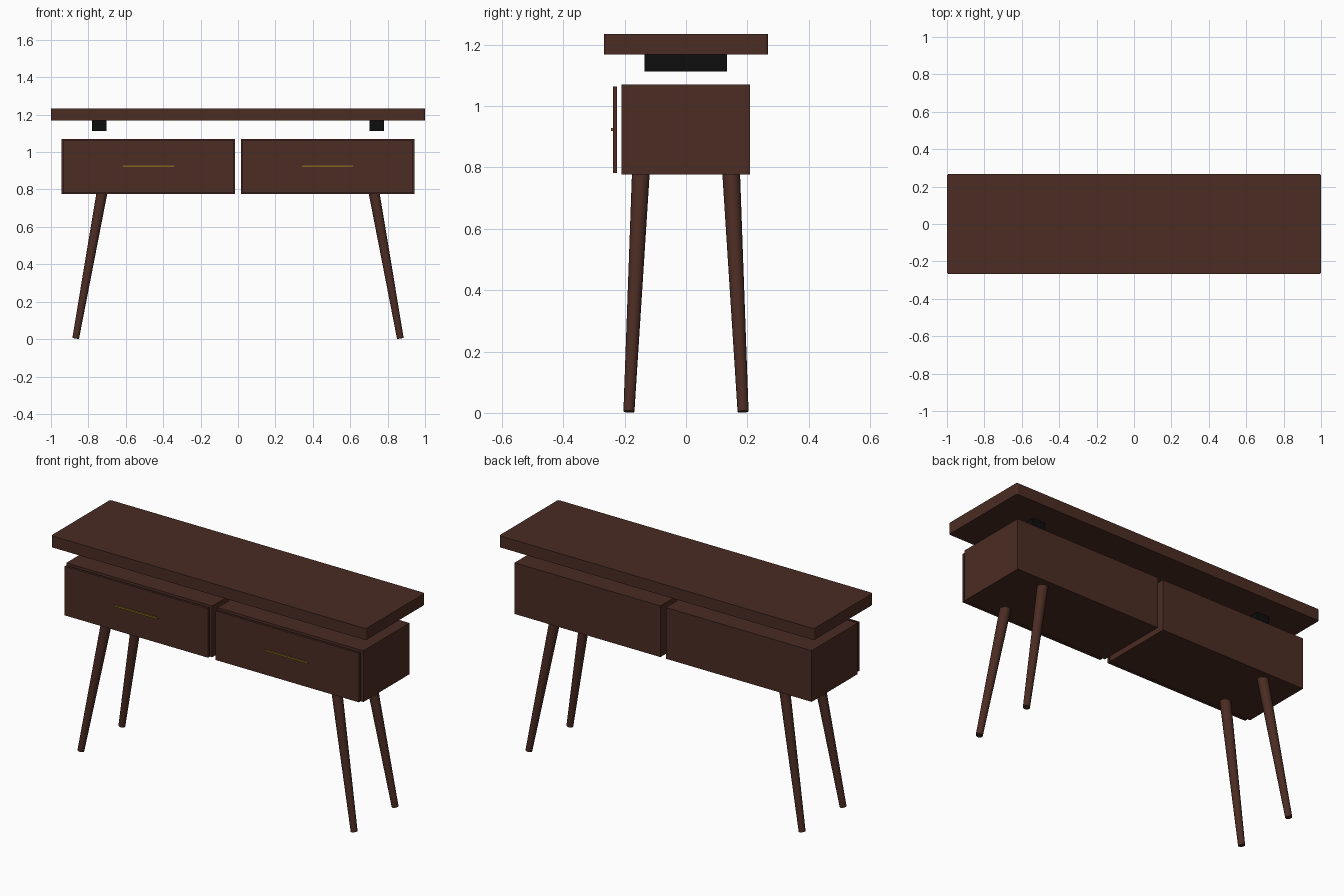
import bpy
import bmesh
from mathutils import Vector

if "Cube" in bpy.data.objects:
    bpy.data.objects.remove(bpy.data.objects["Cube"], do_unlink=True)


def material(name, rgb, roughness=0.6):
    mat = bpy.data.materials.new(name)
    mat.use_nodes = True
    mat.diffuse_color = (*rgb, 1)
    bsdf = mat.node_tree.nodes["Principled BSDF"]
    bsdf.inputs["Base Color"].default_value = (*rgb, 1)
    bsdf.inputs["Roughness"].default_value = roughness
    return mat


WOOD = material("dark walnut", (0.070, 0.025, 0.017))
BLACK = material("black", (0.004, 0.004, 0.004))
BRASS = material("brass", (0.22, 0.13, 0.015), 0.4)


def box(name, low, high, mat, corner=0):
    """Box between two corners, with optionally softened upright edges."""
    low, high = Vector(low), Vector(high)
    bm = bmesh.new()
    bmesh.ops.create_cube(bm, size=1)
    for v in bm.verts:
        v.co = (low + high) / 2 + v.co * (high - low)
    if corner:
        upright = [e for e in bm.edges
                   if abs(e.verts[0].co.z - e.verts[1].co.z) > 0.01]
        bmesh.ops.bevel(bm, geom=upright, offset=corner, segments=3,
                        profile=0.5, affect='EDGES')
    mesh = bpy.data.meshes.new(name)
    bm.to_mesh(mesh)
    bm.free()
    mesh.materials.append(mat)
    obj = bpy.data.objects.new(name, mesh)
    bpy.context.collection.objects.link(obj)
    return obj


def leg(name, foot, top):
    """Tapered round leg, cut square to its own axis."""
    foot, top = Vector(foot), Vector(top)
    axis = top - foot
    bpy.ops.mesh.primitive_cone_add(
        vertices=32, radius1=0.018, radius2=0.029, depth=axis.length,
        location=(foot + top) / 2, rotation=axis.to_track_quat('Z', 'Y').to_euler())
    obj = bpy.context.object
    obj.name = name
    obj.data.materials.append(WOOD)
    bpy.ops.object.shade_smooth_by_angle()


# Table top
box("table_top", (-1, -0.268, 1.168), (1, 0.268, 1.234), WOOD, corner=0.01)

for side, s in (("left", 1), ("right", -1)):
    def span(a, b):
        return sorted((s * a, s * b))

    # Drawer case, floating below the top
    x0, x1 = span(0.017, 0.944)
    box(f"{side}_drawer_case", (x0, -0.21, 0.776), (x1, 0.208, 1.07), WOOD)

    # Drawer front, set off from the case
    x0, x1 = span(0.024, 0.935)
    box(f"{side}_drawer_front", (x0, -0.238, 0.782), (x1, -0.225, 1.064), WOOD)

    # Slim pull handle
    x0, x1 = span(0.342, 0.615)
    box(f"{side}_handle", (x0, -0.245, 0.919), (x1, -0.237, 0.929), BRASS)

    # Spacer block under the top
    x0, x1 = span(0.702, 0.78)
    box(f"{side}_spacer", (x0, -0.135, 1.112), (x1, 0.134, 1.168), BLACK)

    # Splayed legs
    for place, d in (("front", -1), ("back", 1)):
        leg(f"{side}_{place}_leg", (s * 0.868, d * 0.186, 0.004),
            (s * 0.727, d * 0.147, 0.785))
